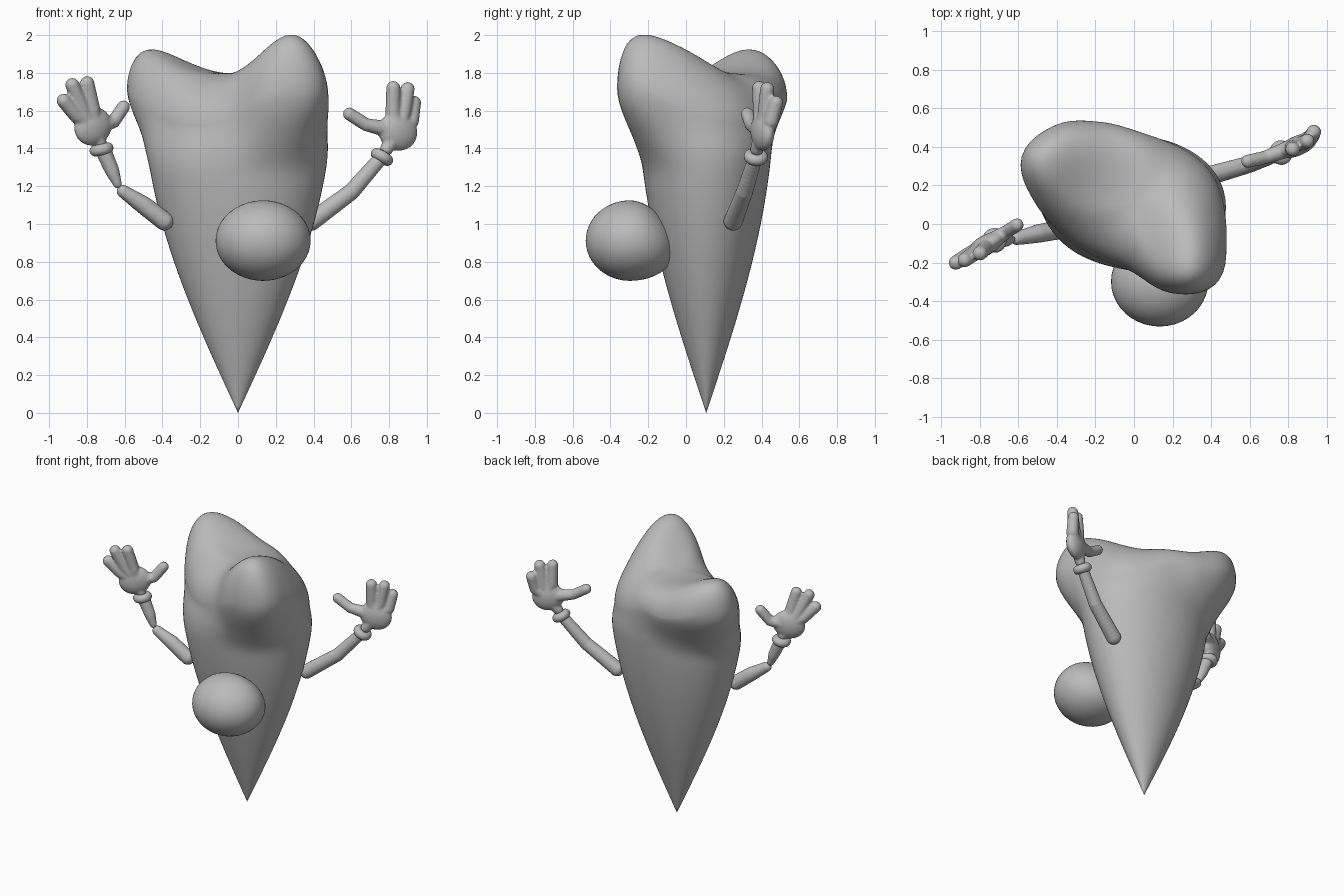
import bpy, bmesh, math
from mathutils import Vector, Matrix

if "Cube" in bpy.data.objects:
    bpy.data.objects.remove(bpy.data.objects["Cube"])

grey = bpy.data.materials.new("clay grey")
grey.use_nodes = True
COLOUR = (0.5, 0.5, 0.5, 1)
grey.diffuse_color = COLOUR
grey.node_tree.nodes["Principled BSDF"].inputs["Base Color"].default_value = COLOUR


def make(name, bm):
    """Turn a bmesh into a smooth grey object."""
    bmesh.ops.recalc_face_normals(bm, faces=bm.faces)
    mesh = bpy.data.meshes.new(name)
    bm.to_mesh(mesh)
    bm.free()
    mesh.shade_smooth()
    mesh.materials.append(grey)
    obj = bpy.data.objects.new(name, mesh)
    bpy.context.collection.objects.link(obj)
    return obj


# Body: cone with an oval section that swells into a two-horned crown
CROWN = [.455, .405, .37, .36, .385, .47, .575, .63,
         .515, .385, .32, .315, .365, .505, .595, .525]
SEGS, MID_Y = 96, .107


def crown_radius(a):
    n = len(CROWN)
    t = a / math.tau * n
    i = int(t)
    f = t - i
    p, q, r, s = (CROWN[(i + k) % n] for k in (-1, 0, 1, 2))
    return q + .5 * f * (r - p + f * (2*p - 5*q + 4*r - s + f * (3*(q - r) + s - p)))


def side_radius(a, z):
    width = .5 * math.sin(.93 * min(z, 1.4))
    depth = width * .72
    oval = width * depth / math.hypot(depth * math.cos(a), width * math.sin(a))
    start = 1.25 + .11 * max(math.sin(a), 0)
    t = min(max((z - start) / (1.72 - start), 0), 1)
    w = t * t * (3 - 2 * t)
    return oval * (1 - w) + crown_radius(a) * w


def lobe(a, degrees, spread):
    return math.exp(-(math.remainder(a - math.radians(degrees), math.tau) / spread) ** 2)


def horn(a):
    """Nearness of a direction to a horn, or to the raised back edge, 0 to 1."""
    return max(lobe(a, 150, .65), 0) + lobe(a, -50, .68) + .5 * lobe(a, 88, .5)


def rim(a):
    return 1.5 + .23 * min(horn(a), 1)


def bump(x, y, cx, cy, sx, sy):
    return math.exp(-.5 * (((x - cx) / sx) ** 2 + ((y - cy) / sy) ** 2))


def crown_height(x, y):
    return 1.775 + .268 * bump(x, y, .3, -.37, .17, .36) + .215 * bump(x, y, -.6, .4, .25, .25)


def body():
    bm = bmesh.new()
    angles = [math.tau * i / SEGS for i in range(SEGS)]
    rings = []
    for k in range(1, 45):
        ring = []
        for a in angles:
            z = rim(a) * k / 44
            r = side_radius(a, z)
            ring.append(bm.verts.new((r * math.cos(a), MID_Y + r * math.sin(a), z)))
        rings.append(ring)
    steps = 30
    for k in range(1, steps):
        rho = 1 - (k / steps) ** 2
        ring = []
        for a in angles:
            r = side_radius(a, rim(a)) * rho
            x, y = r * math.cos(a), MID_Y + r * math.sin(a)
            swell = math.sqrt(1 - rho ** (2.4 + 4.6 * horn(a)))
            z = rim(a) + (crown_height(x, y) - rim(a)) * swell
            ring.append(bm.verts.new((x, y, z)))
        rings.append(ring)
    tip = bm.verts.new((0, MID_Y, 0))
    top = bm.verts.new((0, MID_Y, crown_height(0, MID_Y)))
    for i in range(SEGS):
        j = (i + 1) % SEGS
        bm.faces.new((tip, rings[0][j], rings[0][i]))
        bm.faces.new((top, rings[-1][i], rings[-1][j]))
        for lo, hi in zip(rings, rings[1:]):
            bm.faces.new((lo[i], lo[j], hi[j], hi[i]))
    make("body", bm)


body()

# Nose: squashed ball, its back leaning out at the bottom
bm = bmesh.new()
bmesh.ops.create_icosphere(bm, subdivisions=4, radius=1)
for v in bm.verts:
    x, y, z = v.co
    y -= .2 * z * max(y, 0)
    v.co = (.133 + .252 * x, -.298 + .233 * y, .912 + .213 * z)
make("nose", bm)


# Limbs: chains of balls fused into one skin
def chain(bm, points, radii):
    for i in range(len(points) - 1):
        a, b = Vector(points[i]), Vector(points[i + 1])
        for k in range(11):
            t = k / 10
            bmesh.ops.create_icosphere(bm, subdivisions=2,
                                       radius=radii[i] * (1 - t) + radii[i + 1] * t,
                                       matrix=Matrix.Translation(a.lerp(b, t)))


def fuse(name, bm):
    obj = make(name, bm)
    skin = obj.modifiers.new("fuse", 'REMESH')
    skin.mode = 'VOXEL'
    skin.voxel_size = .008
    skin.use_smooth_shade = True
    soft = obj.modifiers.new("soften", 'SMOOTH')
    soft.factor = .5
    soft.iterations = 4


def limb(name, points, radii):
    bm = bmesh.new()
    chain(bm, points, radii)
    fuse(name, bm)


def cuff(name, centre, axis):
    bpy.ops.mesh.primitive_torus_add(major_radius=.034, minor_radius=.03,
                                     major_segments=32, minor_segments=16, location=centre,
                                     rotation=Vector(axis).to_track_quat('Z', 'Y').to_euler())
    obj = bpy.context.object
    obj.name = name
    obj.data.materials.append(grey)
    bpy.ops.object.shade_smooth()


def hand(name, wrist, palm, turn, lean, fingers, thumb):
    bm = bmesh.new()
    bmesh.ops.create_icosphere(bm, subdivisions=3, radius=1, matrix=(
        Matrix.Translation(palm) @ Matrix.Rotation(turn, 4, 'Z') @ Matrix.Rotation(lean, 4, 'Y')
        @ Matrix.Diagonal((.112, .052, .102, 1))))
    chain(bm, [wrist, palm], [.036, .046])
    for knuckle, end in fingers:
        chain(bm, [palm, knuckle, end], [.046, .042, .039])
    chain(bm, [palm] + thumb, [.05, .036, .036])
    fuse(name, bm)


# Left arm
limb("left_arm", [(.39, .25, 1.015), (.6, .31, 1.17), (.765, .37, 1.36)], [.053, .047, .04])
cuff("left_cuff", (.762, .37, 1.355), (.5, .1, .85))
hand("left_hand", (.785, .375, 1.395), (.846, .405, 1.49), .4, .35,
     [((.82, .395, 1.59), (.822, .387, 1.72)),
      ((.876, .42, 1.59), (.898, .43, 1.714)),
      ((.918, .45, 1.545), (.932, .477, 1.641))],
     [(.68, .345, 1.525), (.59, .325, 1.582)])

# Right arm, with a pinched elbow
limb("right_upper_arm", [(-.39, -.03, 1.015), (-.5, -.05, 1.1), (-.608, -.075, 1.173)],
     [.052, .05, .036])
limb("right_forearm", [(-.637, -.08, 1.21), (-.665, -.08, 1.28), (-.705, -.085, 1.37)],
     [.024, .039, .044])
cuff("right_cuff", (-.723, -.085, 1.395), (-.2, -.05, .95))
hand("right_hand", (-.73, -.09, 1.43), (-.768, -.11, 1.517), .5, -.35,
     [((-.77, -.125, 1.61), (-.798, -.152, 1.746)),
      ((-.825, -.15, 1.615), (-.877, -.187, 1.736)),
      ((-.855, -.16, 1.575), (-.923, -.2, 1.653))],
     [(-.66, -.04, 1.54), (-.606, -.005, 1.62)])
